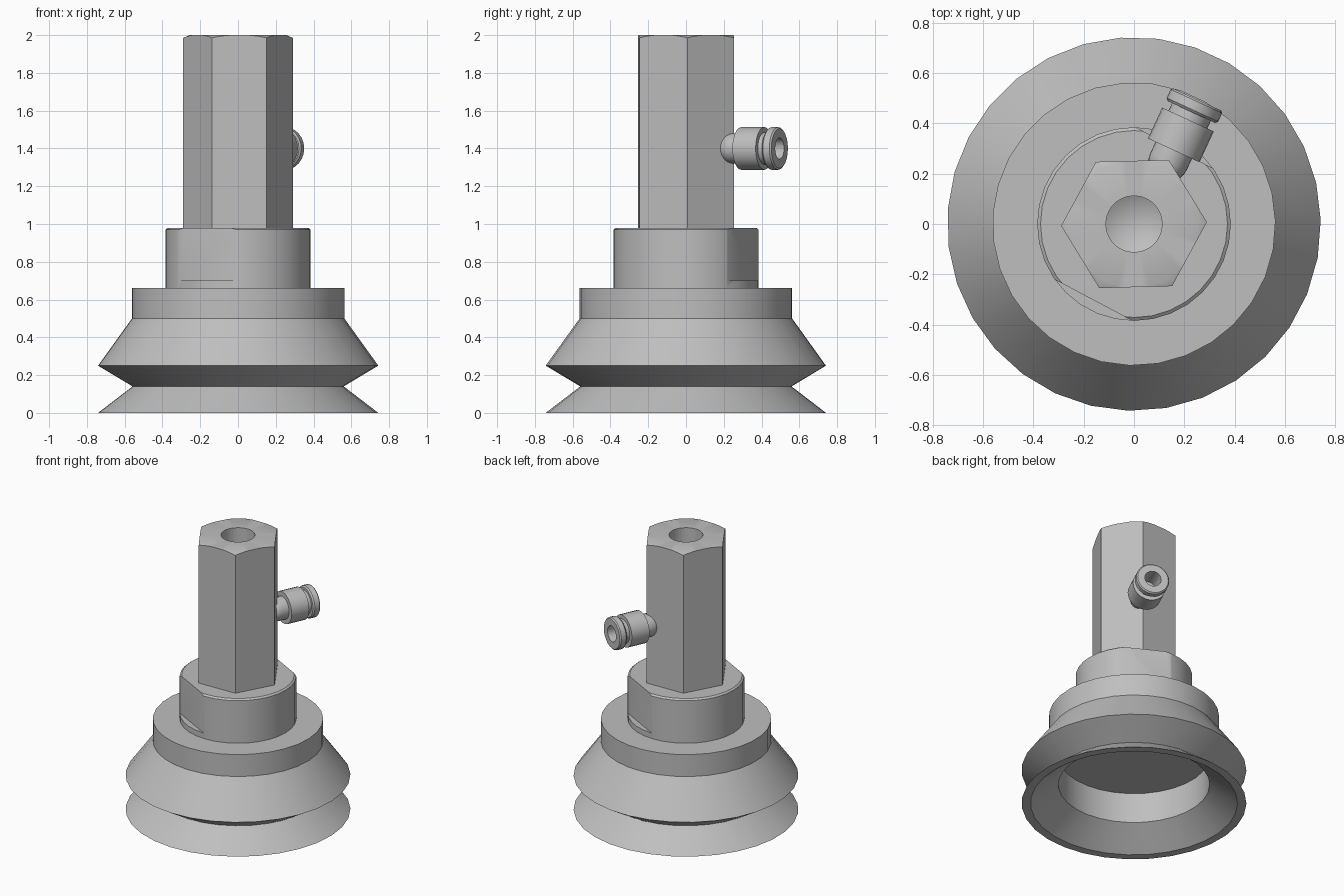
import bpy, bmesh, math
from mathutils import Matrix, Vector

old = bpy.data.objects.get("Cube")
if old:
    bpy.data.objects.remove(old, do_unlink=True)

grey = bpy.data.materials.new("neutral grey")
grey.use_nodes = True
COLOUR = (0.52, 0.52, 0.52, 1)
grey.diffuse_color = COLOUR
grey.node_tree.nodes["Principled BSDF"].inputs["Base Color"].default_value = COLOUR


def finish(name, bm, matrix=Matrix()):
    bmesh.ops.recalc_face_normals(bm, faces=bm.faces)
    mesh = bpy.data.meshes.new(name)
    bm.to_mesh(mesh)
    bm.free()
    mesh.transform(matrix)
    mesh.materials.append(grey)
    obj = bpy.data.objects.new(name, mesh)
    bpy.context.collection.objects.link(obj)
    return obj


def revolve(name, profile, sides, phase=0, matrix=Matrix()):
    """Turn a closed (radius, height) profile that starts and ends on the axis."""
    bm = bmesh.new()
    rings = []
    for r, z in profile:
        if r == 0:
            rings.append([bm.verts.new((0, 0, z))] * sides)
        else:
            angles = [math.radians(phase) + math.tau * i / sides for i in range(sides)]
            rings.append([bm.verts.new((r * math.cos(a), r * math.sin(a), z)) for a in angles])
    for low, high in zip(rings, rings[1:]):
        for i in range(sides):
            j = (i + 1) % sides
            bm.faces.new(dict.fromkeys((low[i], low[j], high[j], high[i])))
    return finish(name, bm, matrix)


def block(name, size, matrix):
    bm = bmesh.new()
    bmesh.ops.create_cube(bm, size=1, matrix=Matrix.Diagonal((*size, 1)))
    return finish(name, bm, matrix)


def combine(target, tool, operation):
    mod = target.modifiers.new("cut", "BOOLEAN")
    mod.object, mod.operation, mod.solver = tool, operation, "EXACT"
    bpy.context.view_layer.objects.active = target
    bpy.ops.object.modifier_apply(modifier=mod.name)
    bpy.data.objects.remove(tool, do_unlink=True)


# Bellows cup, hollow underneath
cup = revolve("suction_bellows", [
    (0, 0.36), (0.5, 0.36), (0.5, 0.14), (0.685, 0), (0.743, 0), (0.56, 0.14),
    (0.743, 0.25), (0.563, 0.5), (0.563, 0.66), (0, 0.66)], 31, 1.2)

# Collar with a pair of wrench flats
collar = revolve("collar", [(0, 0.65), (0.385, 0.65), (0.385, 0.97), (0.372, 0.98), (0, 0.98)], 32)
for angle in (62, 242):
    turn = Matrix.Rotation(math.radians(angle), 4, "Z")
    combine(collar, block("flat_cutter", (0.2, 1, 0.5),
                          turn @ Matrix.Translation((0.443, 0, 0.95))), "DIFFERENCE")

# Hexagonal body, corners chamfered by a cone, with a drilled bore
body = revolve("hex_body", [(0, 0.97), (0.29, 0.97), (0.29, 2), (0, 2)], 6, 1.5)
combine(body, revolve("chamfer_cutter", [
    (0, 0.9), (0.32, 0.9), (0.32, 1.973), (0.256, 2), (0, 2)], 48), "INTERSECT")
combine(body, revolve("bore_cutter", [
    (0, 1.5), (0.112, 1.56), (0.112, 2.1), (0, 2.1)], 28), "DIFFERENCE")

# Hose fitting: round elbow, barrel, groove and release ring
direction = Vector((0.42, 0.91, 0)).normalized()
aim = Matrix.Translation((0.158, 0.293, 1.4)) @ direction.to_track_quat("Z", "Y").to_matrix().to_4x4()
dome = [(0.08 * math.sin(a), -0.05 - 0.08 * math.cos(a))
        for a in (math.pi / 2 * i / 6 for i in range(7))]
elbow = revolve("fitting_elbow", dome + [(0.08, 0.01), (0, 0.01)], 24, 0, aim)
barrel = revolve("fitting_barrel", [
    (0, 0), (0.113, 0), (0.113, 0.135), (0.085, 0.135), (0.085, 0.168), (0.104, 0.168),
    (0.113, 0.178), (0.113, 0.215), (0.105, 0.223), (0.056, 0.223), (0.056, 0.08), (0, 0.08)],
    24, 0, aim)

# Smooth round walls, keep the edges sharp
bpy.ops.object.select_all(action="DESELECT")
for part in (cup, collar, body, elbow, barrel):
    part.select_set(True)
bpy.context.view_layer.objects.active = cup
bpy.ops.object.shade_smooth_by_angle(angle=math.radians(25))
